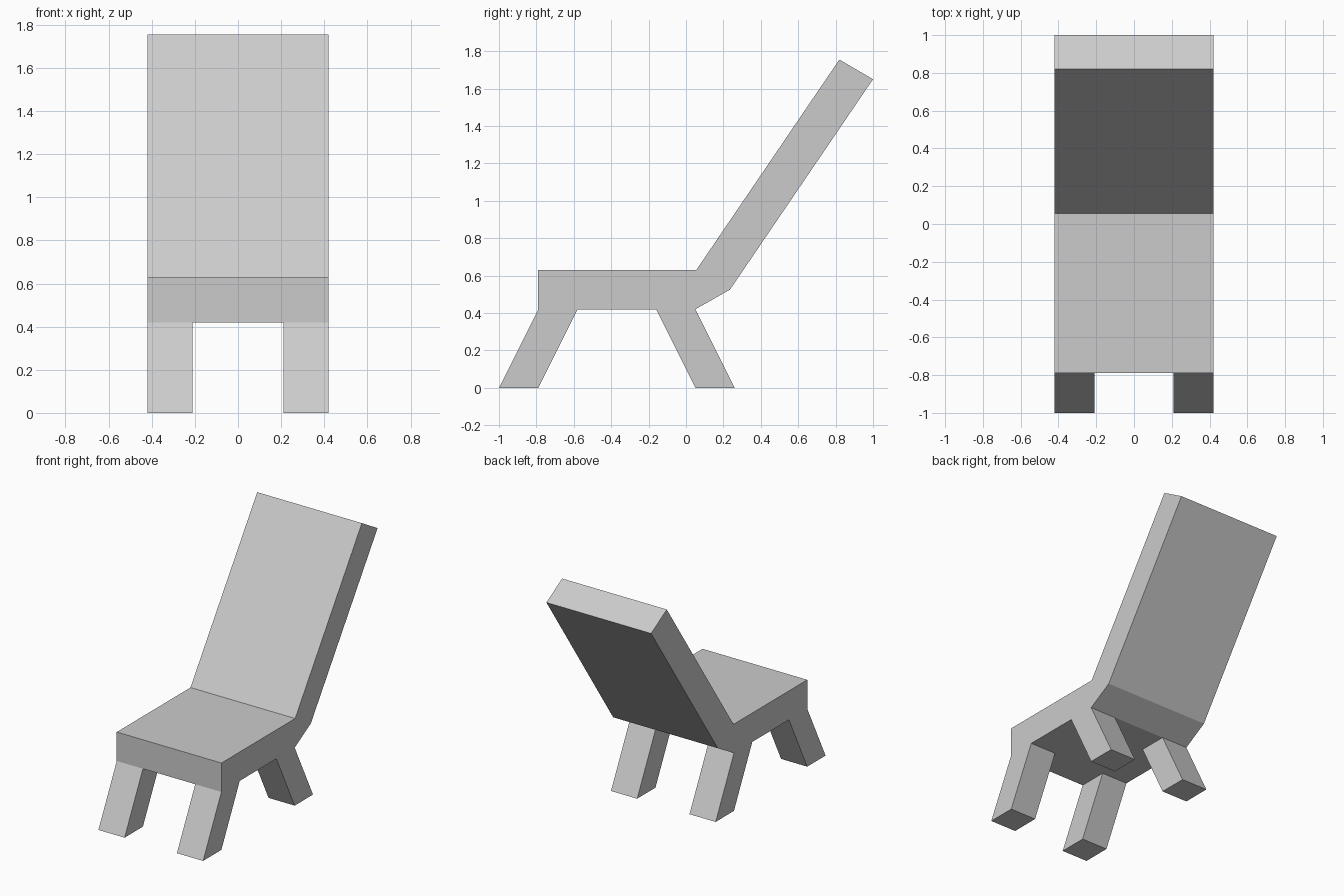
import bpy
import bmesh
from mathutils import Vector

if "Cube" in bpy.data.objects:
    bpy.data.objects.remove(bpy.data.objects["Cube"])

# Side profile (y, z): underside from front to back, then up and over the backrest
PROFILE = [(-0.79, 0.42), (-0.58, 0.42), (-0.16, 0.42), (0.05, 0.42),
           (0.235, 0.525), (1.0, 1.65), (0.82, 1.755), (0.055, 0.63), (-0.79, 0.63)]
SLICES = [-0.42, -0.21, 0.21, 0.42]   # x positions: leg, gap, leg
SPLAY, LEG_HEIGHT = 0.21, 0.42

bm = bmesh.new()

# Seat and backrest: one profile carried across the width
rings = [[bm.verts.new((x, y, z)) for y, z in PROFILE] for x in SLICES]
n = len(PROFILE)
leg_roots = []
for s in range(len(SLICES) - 1):
    for i in range(n):
        j = (i + 1) % n
        face = bm.faces.new((rings[s][i], rings[s][j], rings[s + 1][j], rings[s + 1][i]))
        if s != 1 and i in (0, 2):
            leg_roots.append(face)
bm.faces.new(rings[0])
bm.faces.new(rings[-1])

# Legs: pull the four corner patches down to the floor, splayed outward
for face in bmesh.ops.extrude_discrete_faces(bm, faces=leg_roots)["faces"]:
    dy = -SPLAY if face.calc_center_median().y < -0.4 else SPLAY
    bmesh.ops.translate(bm, verts=list(face.verts), vec=Vector((0, dy, -LEG_HEIGHT)))

# Merge the flush side and width-wise strips into clean flat faces
bmesh.ops.recalc_face_normals(bm, faces=bm.faces[:])
bmesh.ops.dissolve_limit(bm, angle_limit=0.005, verts=bm.verts[:], edges=bm.edges[:])

mesh = bpy.data.meshes.new("chair")
bm.to_mesh(mesh)
bm.free()
bpy.context.collection.objects.link(bpy.data.objects.new("chair", mesh))
